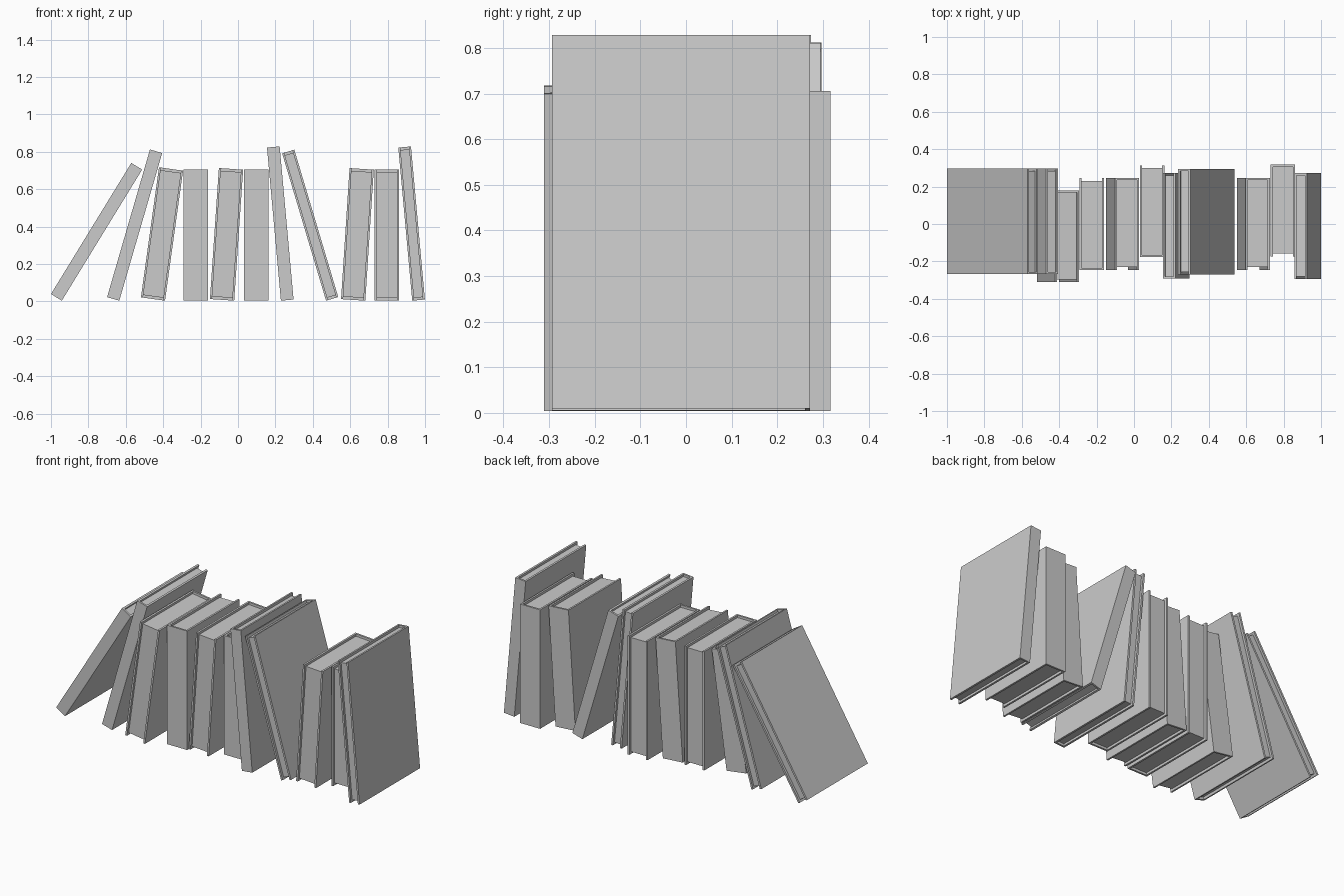
import bpy, bmesh
from math import radians
from mathutils import Matrix

if "Cube" in bpy.data.objects:
    bpy.data.objects.remove(bpy.data.objects["Cube"])

COVER = 0.011    # board thickness
INSET = 0.014    # how far the pages sit inside the cover
THIN = (0.068, 0.565, 0.822)     # width, depth, height
THICK = (0.130, 0.490, 0.702)


def prism(name, outline, z0, z1, place):
    """Extrude a flat outline upward, then move it into place."""
    bm = bmesh.new()
    face = bm.faces.new([bm.verts.new((x, y, z0)) for x, y in outline])
    top = bmesh.ops.extrude_face_region(bm, geom=[face])
    verts = [v for v in top["geom"] if isinstance(v, bmesh.types.BMVert)]
    bmesh.ops.translate(bm, verts=verts, vec=(0, 0, z1 - z0))
    bmesh.ops.recalc_face_normals(bm, faces=bm.faces)
    bm.transform(place)
    mesh = bpy.data.meshes.new(name)
    bm.to_mesh(mesh)
    bm.free()
    obj = bpy.data.objects.new(name, mesh)
    bpy.context.collection.objects.link(obj)
    return obj


def book(index, size, x_min, y_mid, tilt, spine_back):
    w, d, h = size
    a, b = w / 2, d / 2
    s = 1 if spine_back else -1
    rot = Matrix.Rotation(radians(tilt), 4, 'Y')
    corners = [rot @ Matrix.Translation((x, 0, z)).to_translation()
               for x in (-a, a) for z in (0, h)]
    dx = x_min - min(c.x for c in corners)
    dz = 0.004 - min(c.z for c in corners)
    place = Matrix.Translation((dx, y_mid, dz)) @ rot

    # Cover: two boards and a spine as one U profile
    i, j = a - COVER, b - COVER
    u = [(-a, -b), (-i, -b), (-i, j), (i, j), (i, -b), (a, -b), (a, b), (-a, b)]
    prism(f"book_{index}_cover", [(x, y * s) for x, y in u], 0, h, place)

    # Page block set inside the cover
    p = [(-i, -b + INSET), (i, -b + INSET), (i, j), (-i, j)]
    prism(f"book_{index}_pages", [(x, y * s) for x, y in p],
          INSET, h - INSET, place)


# size, left edge, depth centre, lean to the right (degrees), spine at back
BOOKS = [
    (THIN, -1.000, 0.014, 31.5, False),
    (THIN, -0.700, 0.014, 16.2, False),
    (THICK, -0.519, -0.066, 7.9, True),
    (THICK, -0.291, 0.000, 0.0, False),
    (THICK, -0.150, 0.000, 3.9, True),
    (THICK, 0.032, 0.068, 0.0, False),
    (THIN, 0.155, -0.009, -5.2, False),
    (THIN, 0.236, 0.012, -16.6, True),
    (THICK, 0.551, 0.000, 3.7, True),
    (THICK, 0.731, 0.072, 0.0, True),
    (THIN, 0.857, -0.011, -5.2, True),
]
for n, spec in enumerate(BOOKS, 1):
    book(n, *spec)
